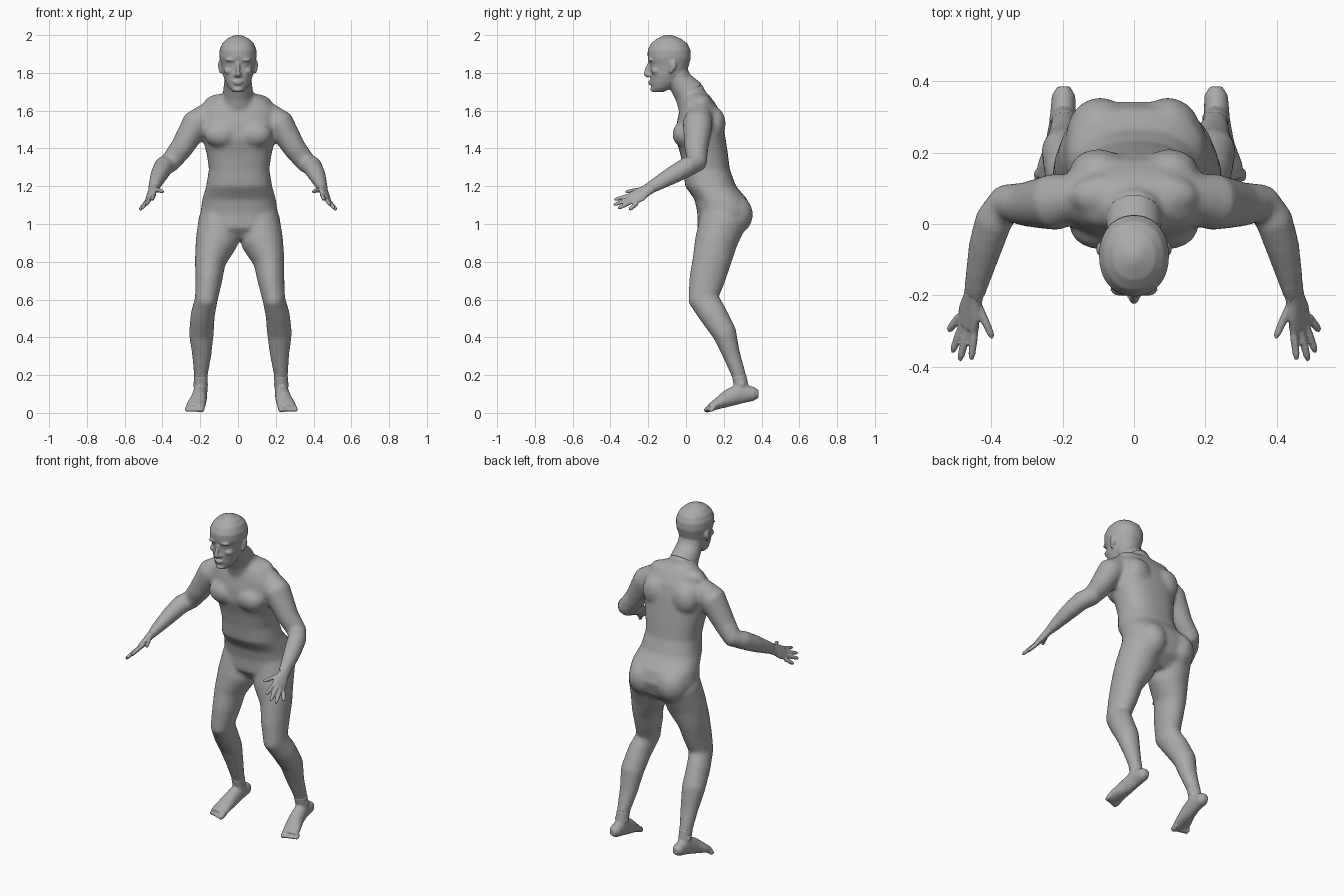
import bpy, bmesh, math
from mathutils import Vector, Matrix

cube = bpy.data.objects.get("Cube")
if cube:
    bpy.data.objects.remove(cube, do_unlink=True)

skin = bpy.data.materials.new("neutral_grey")
skin.use_nodes = True
GREY = (0.4, 0.4, 0.4, 1.0)
skin.diffuse_color = GREY
skin.node_tree.nodes["Principled BSDF"].inputs["Base Color"].default_value = GREY

PALM_NORMAL = Vector((.76, 0, .65))
SIDEWAYS = Vector((1, 0, 0))


def skin_rings(bm, rings):
    """Bridge a list of point rings into a closed shell."""
    loops = [[bm.verts.new(p) for p in ring] for ring in rings]
    count = len(loops[0])
    for low, high in zip(loops, loops[1:]):
        for i in range(count):
            j = (i + 1) % count
            bm.faces.new((low[i], low[j], high[j], high[i]))
    bm.faces.new(loops[0][::-1])
    bm.faces.new(loops[-1])


def oval(center, u, v, power=2.0, count=28):
    """Superellipse ring around a center with half axes u and v."""
    ring = []
    for i in range(count):
        a = math.tau * i / count
        c, s = math.cos(a), math.sin(a)
        ring.append(center + u * math.copysign(abs(c) ** (2 / power), c)
                    + v * math.copysign(abs(s) ** (2 / power), s))
    return ring


def stack(bm, sections, power, x=0.0):
    """Level sections given as height, front, back, half width."""
    skin_rings(bm, [oval(Vector((x, (f + b) / 2, z)), Vector((w, 0, 0)),
                         Vector((0, (b - f) / 2, 0)), power)
                    for z, f, b, w in sections])


def tube(bm, sections, ref):
    """Limb along a path: x, y, z, radius along ref, radius across it."""
    pts = [Vector(s[:3]) for s in sections]
    rings = []
    for i, s in enumerate(sections):
        t = (pts[min(i + 1, len(pts) - 1)] - pts[max(i - 1, 0)]).normalized()
        u = (ref - t * ref.dot(t)).normalized()
        rings.append(oval(pts[i], u * s[3], t.cross(u) * s[4]))
    skin_rings(bm, rings)


def blob(bm, center, size):
    """Ellipsoid muscle or feature."""
    m = Matrix.Translation(center) @ Matrix.Diagonal((*size, 1))
    bmesh.ops.create_uvsphere(bm, u_segments=20, v_segments=12, radius=1, matrix=m)


def pair(bm, center, size):
    x, y, z = center
    blob(bm, (x, y, z), size)
    blob(bm, (-x, y, z), size)


def finish(bm, name, voxel, rounds):
    """Fuse the overlapping shells and relax the joins."""
    bmesh.ops.recalc_face_normals(bm, faces=bm.faces)
    mesh = bpy.data.meshes.new(name)
    bm.to_mesh(mesh)
    bm.free()
    mesh.materials.append(skin)
    obj = bpy.data.objects.new(name, mesh)
    bpy.context.collection.objects.link(obj)
    fuse = obj.modifiers.new("fuse", 'REMESH')
    fuse.mode = 'VOXEL'
    fuse.voxel_size = voxel
    fuse.use_smooth_shade = True
    relax = obj.modifiers.new("relax", 'SMOOTH')
    relax.factor = 0.5
    relax.iterations = rounds
    return obj


def mirrored(sections, side):
    return [(side * s[0], *s[1:]) for s in sections]


def leg_sections(sections, side):
    """The right leg stands a little closer to the middle."""
    if side > 0:
        return sections
    return [(-(s[0] - .035 + .022 * s[2]), *s[1:]) for s in sections]


# Torso and neck
TORSO = [(.92, .11, .25, .09), (.98, .06, .32, .185), (1.06, .06, .345, .205),
         (1.13, .045, .325, .195), (1.2, -.005, .265, .175), (1.29, -.015, .232, .16),
         (1.37, -.03, .222, .172), (1.45, -.055, .21, .192), (1.53, -.05, .197, .205),
         (1.6, -.035, .178, .2), (1.65, -.02, .148, .16), (1.69, 0, .115, .09)]
NECK = [(0, .05, 1.6, .09, .085), (0, .02, 1.69, .08, .083),
        (0, -.035, 1.76, .072, .065), (0, -.06, 1.83, .07, .06)]
ARM = [(.15, .075, 1.59, .06, .06), (.22, .062, 1.535, .076, .08),
       (.3, .055, 1.4, .061, .063), (.36, .058, 1.325, .054, .054),
       (.393, .01, 1.305, .053, .053), (.415, -.06, 1.265, .047, .05),
       (.435, -.14, 1.22, .036, .041), (.449, -.205, 1.183, .024, .034)]
LEG = [(.11, .2, 1.03, .11, .125), (.13, .157, .9, .111, .112), (.165, .135, .8, .082, .102),
       (.175, .11, .7, .071, .094), (.19, .093, .6, .06, .083), (.21, .145, .52, .064, .074),
       (.22, .205, .42, .066, .064), (.22, .24, .31, .052, .047),
       (.227, .28, .2, .037, .038), (.23, .3, .11, .035, .038)]

body = bmesh.new()
stack(body, TORSO, 2.4, .006)
tube(body, NECK, SIDEWAYS)
for side in (1, -1):
    ref = Vector((side * PALM_NORMAL.x, 0, PALM_NORMAL.z))
    tube(body, mirrored(ARM, side), ref)
    tube(body, leg_sections(LEG, side), SIDEWAYS)
pair(body, (.09, -.01, 1.475), (.09, .062, .07))       # chest muscles
pair(body, (.095, .25, 1.05), (.095, .105, .11))       # buttocks
pair(body, (.1, .15, 1.53), (.08, .06, .09))           # shoulder blades
pair(body, (.08, .08, 1.64), (.1, .06, .05))           # neck to shoulder slope
finish(body, "body", .011, 8)

# Head with face and ears
HEAD = [(1.698, -.17, -.12, .028), (1.72, -.182, -.075, .05), (1.75, -.187, -.03, .066),
        (1.79, -.19, 0, .08), (1.84, -.19, .015, .089), (1.88, -.203, .026, .098),
        (1.92, -.203, .024, .098), (1.955, -.186, .008, .084), (1.98, -.157, -.025, .06),
        (1.995, -.125, -.06, .03), (2.002, -.105, -.08, .01)]
head = bmesh.new()
stack(head, HEAD, 2.15)
tube(head, NECK[1:], SIDEWAYS)
tube(head, [(0, -.19, 1.855, .009, .01), (0, -.205, 1.82, .01, .013),
            (0, -.213, 1.793, .014, .012), (0, -.2, 1.78, .013, .01)], SIDEWAYS)  # nose
pair(head, (.012, -.196, 1.788), (.011, .013, .009))   # nostrils
pair(head, (.036, -.183, 1.868), (.032, .02, .009))    # brows
pair(head, (.036, -.172, 1.845), (.015, .015, .011))   # eyes
pair(head, (.048, -.158, 1.81), (.026, .026, .02))     # cheekbones
blob(head, (0, -.187, 1.754), (.027, .014, .006))      # upper lip
blob(head, (0, -.185, 1.742), (.023, .014, .006))      # lower lip
blob(head, (0, -.172, 1.712), (.028, .018, .014))      # chin
pair(head, (.095, -.07, 1.84), (.011, .02, .03))       # ears
pair(head, (.091, -.08, 1.815), (.01, .012, .018))     # ear lobes
finish(head, "head", .006, 3)

# Hands: palm, four fingers and thumb
PALM = [(.445, -.18, 1.195, .025, .033), (.452, -.21, 1.178, .021, .034),
        (.46, -.245, 1.155, .019, .044), (.469, -.285, 1.133, .014, .042)]
FINGERS = [((.444, -.275, 1.158), (.456, -.38, 1.128)), ((.462, -.28, 1.142), (.488, -.383, 1.1)),
           ((.478, -.275, 1.124), (.509, -.36, 1.082)), ((.49, -.26, 1.11), (.52, -.3, 1.075)),
           ((.438, -.225, 1.185), (.396, -.32, 1.17))]
for side, name in ((1, "left_hand"), (-1, "right_hand")):
    hand = bmesh.new()
    ref = Vector((side * PALM_NORMAL.x, 0, PALM_NORMAL.z))
    tube(hand, mirrored(PALM, side), ref)
    for root, tip in FINGERS:
        a, b = Vector(root), Vector(tip)
        finger = [(*a.lerp(b, t), r, r) for t, r in
                  ((0, .012), (.3, .011), (.5, .0115), (.85, .01), (1, .006))]
        tube(hand, mirrored(finger, side), ref)
    finish(hand, name, .005, 2)

# Feet: raised heel, ankle bones and five toes
FOOT = [(.23, .385, .1, .018, .02), (.23, .36, .1, .033, .036), (.232, .29, .105, .037, .055),
        (.24, .22, .076, .042, .045), (.255, .16, .045, .05, .028), (.262, .125, .028, .048, .018)]
for side, name in ((1, "left_foot"), (-1, "right_foot")):
    foot = bmesh.new()
    tube(foot, leg_sections(FOOT, side), SIDEWAYS)
    tube(foot, leg_sections(LEG[-2:], side), SIDEWAYS)
    for i in range(5):
        thick = .016 if i == 0 else .0115
        start = .226 + .019 * i
        ahead = .108 + .006 * i
        toe = [(start, .145, .03, thick, thick), (start + .002, ahead + .012, .02, thick, thick),
               (start + .003, ahead, .016, thick, thick), (start + .003, ahead - .012, .012, .006, .006)]
        tube(foot, leg_sections(toe, side), SIDEWAYS)
    ankle = leg_sections([(.23, .295, .15)], side)[0]
    for offset in (-.025, .025):
        blob(foot, (ankle[0] + offset, ankle[1], ankle[2]), (.015, .018, .02))
    finish(foot, name, .006, 3)
